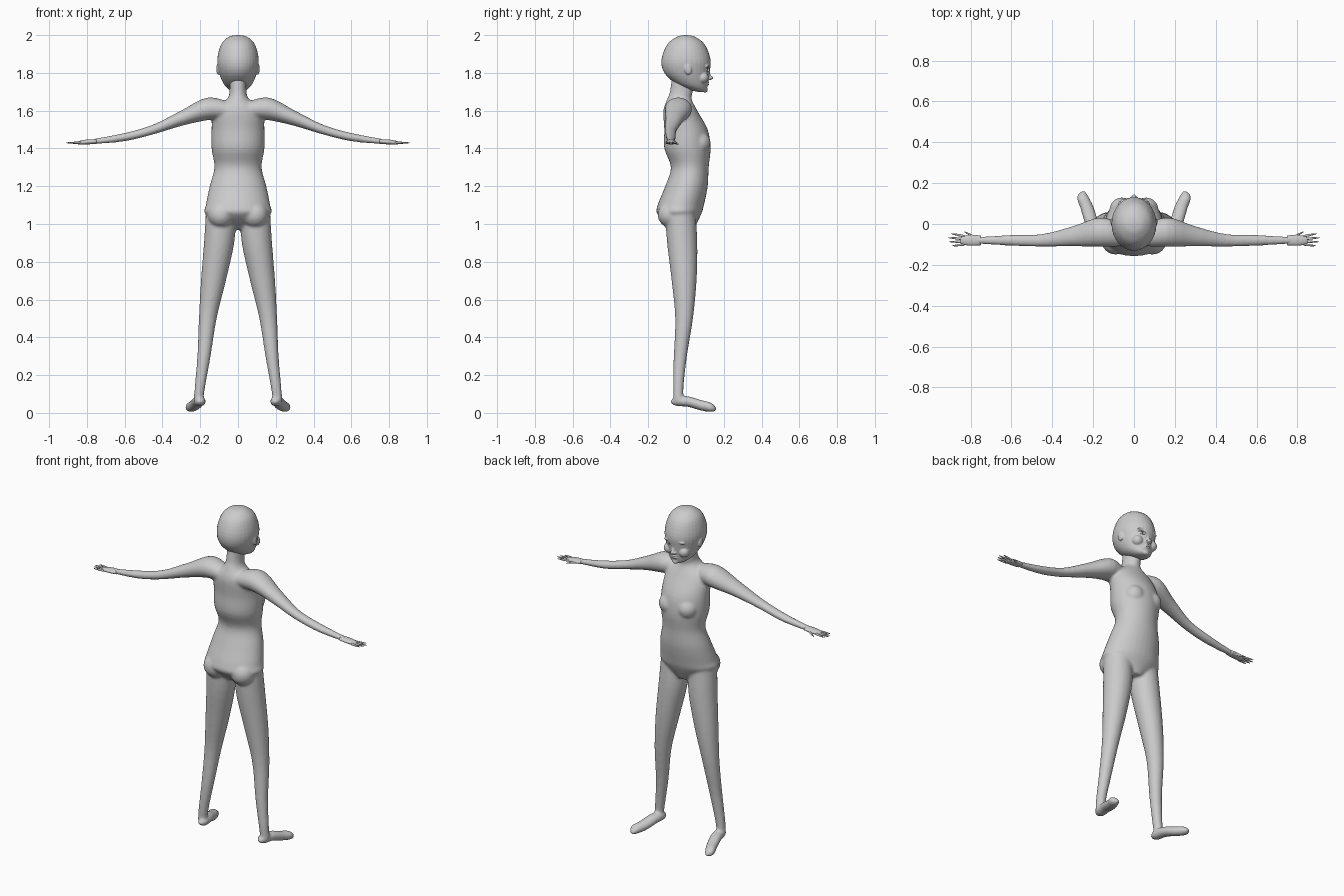
import bpy, bmesh, math
from mathutils import Matrix, Vector

if "Cube" in bpy.data.objects:
    bpy.data.objects.remove(bpy.data.objects["Cube"])

GREY = (0.6, 0.6, 0.6, 1)
grey = bpy.data.materials.new("plain_grey")
grey.use_nodes = True
grey.diffuse_color = GREY
grey.node_tree.nodes["Principled BSDF"].inputs["Base Color"].default_value = GREY


def smooth_path(stations, steps):
    """Insert smoothly interpolated stations between the given ones."""
    points = [Vector(station) for station in stations]
    last = len(points) - 1
    path = []
    for i, (start, end) in enumerate(zip(points, points[1:])):
        leave = (end - points[max(i - 1, 0)]) / 2
        arrive = (points[min(i + 2, last)] - start) / 2
        for step in range(steps):
            t = step / steps
            ease = t * t * (3 - 2 * t)
            path.append(start.lerp(end, ease) + leave * t * (1 - t) ** 2 - arrive * t * t * (1 - t))
    return path + [points[last]]


def loft(bm, axis, stations, sides=32, steps=4):
    """Join oval rings; a station is position, centre and radius on the other two axes."""
    across, up = [k for k in range(3) if k != axis]
    rings = []
    for place, mid_a, mid_b, radius_a, radius_b in smooth_path(stations, steps):
        ring = []
        for k in range(sides):
            angle = math.tau * k / sides
            corner = Vector()
            corner[axis] = place
            corner[across] = mid_a + radius_a * math.cos(angle)
            corner[up] = mid_b + radius_b * math.sin(angle)
            ring.append(bm.verts.new(corner))
        rings.append(ring)
    for lower, upper in zip(rings, rings[1:]):
        for k in range(sides):
            bm.faces.new((lower[k - 1], lower[k], upper[k], upper[k - 1]))
    bm.faces.new(rings[0])
    bm.faces.new(rings[-1])


def limb(bm, axis, stations, aspect=1.0, **options):
    """Loft from position, two centre coordinates and a radius."""
    loft(bm, axis, [(place, a, b, r * aspect, r) for place, a, b, r in stations], **options)


def trunk(bm, stations):
    """Loft upwards on the centre line from height, half width, back and front."""
    loft(bm, 2, [(z, 0, (back + front) / 2, half, (front - back) / 2)
                 for z, half, back, front in stations])


def ball(bm, centre, size, tilt=0.0, axis="X"):
    place = Matrix.Translation(centre) @ Matrix.Rotation(tilt, 4, axis) @ Matrix.Diagonal((*size, 1))
    bmesh.ops.create_uvsphere(bm, u_segments=24, v_segments=16, radius=1, matrix=place)


def mirror(bm):
    """Copy everything built so far to the other side."""
    copy = bmesh.ops.duplicate(bm, geom=bm.verts[:] + bm.edges[:] + bm.faces[:])["geom"]
    for item in copy:
        if isinstance(item, bmesh.types.BMVert):
            item.co.x *= -1


def finish(bm, name):
    bmesh.ops.recalc_face_normals(bm, faces=bm.faces)
    for face in bm.faces:
        face.smooth = True
    mesh = bpy.data.meshes.new(name)
    bm.to_mesh(mesh)
    bm.free()
    mesh.materials.append(grey)
    ob = bpy.data.objects.new(name, mesh)
    bpy.context.collection.objects.link(ob)
    return ob


def blend(ob, voxel, rounds):
    """Melt overlapping parts into one soft skin."""
    remesh = ob.modifiers.new("blend", "REMESH")
    remesh.mode = "VOXEL"
    remesh.voxel_size = voxel
    remesh.use_smooth_shade = True
    soften = ob.modifiers.new("soften", "SMOOTH")
    soften.factor = 0.5
    soften.iterations = rounds


# Body: leg, foot, arm, buttock and bust on one side, mirrored, then blended with the torso
body = bmesh.new()
limb(body, 2, [
    (1.06, .09, -.03, .08), (.9, .1, -.02, .08), (.7, .13, -.01, .066), (.5, .16, -.01, .047),
    (.3, .18, -.03, .035), (.15, .2, -.04, .028), (.06, .21, -.04, .025)])
limb(body, 1, [
    (-.08, .2, .06, .01), (-.05, .2, .06, .024), (.01, .21, .06, .028),
    (.08, .23, .04, .028), (.13, .25, .03, .025), (.16, .25, .02, .01)], aspect=1.2)
limb(body, 0, [
    (.03, -.06, 1.6, .04), (.16, -.04, 1.61, .06), (.3, -.06, 1.56, .041), (.45, -.08, 1.5, .026),
    (.6, -.08, 1.46, .022), (.77, -.08, 1.436, .014)], aspect=1.2)
ball(body, (.09, -.08, 1.05), (.07, .07, .07))
ball(body, (.06, .07, 1.43), (.06, .06, .06))
mirror(body)
trunk(body, [
    (.97, .05, -.06, .04), (1.05, .17, -.15, .08), (1.1, .17, -.15, .095), (1.2, .15, -.11, .115),
    (1.3, .125, -.08, .12), (1.4, .14, -.115, .13), (1.5, .14, -.115, .115), (1.6, .13, -.12, .06),
    (1.66, .06, -.1, .03), (1.7, .045, -.085, .035), (1.78, .045, -.075, .035)])
blend(finish(body, "body"), .008, 5)

# Head: ear, cheek, brow and nostril on one side, mirrored, then skull, nose, lips and chin
head = bmesh.new()
ball(head, (.105, .01, 1.82), (.01, .02, .03), .2)
ball(head, (.05, .09, 1.775), (.03, .03, .03))
ball(head, (.04, .11, 1.84), (.03, .014, .008), .2, "Y")
ball(head, (.01, .125, 1.77), (.01, .01, .007))
mirror(head)
trunk(head, [
    (2, .01, -.01, .01), (1.99, .05, -.05, .05), (1.95, .09, -.1, .1), (1.87, .11, -.13, .13),
    (1.8, .1, -.115, .125), (1.74, .075, -.05, .115), (1.71, .045, .02, .11), (1.7, .02, .06, .1)])
ball(head, (0, .12, 1.79), (.01, .01, .03), .3)
ball(head, (0, .133, 1.774), (.01, .012, .01))
for height in (1.75, 1.738):
    ball(head, (0, .11, height), (.024, .015, .005))
ball(head, (0, .1, 1.71), (.02, .016, .014))
skull = finish(head, "head")
blend(skull, .004, 3)

# Eye sockets cut into the head, with eyeballs set inside
sockets = bmesh.new()
ball(sockets, (.042, .12, 1.818), (.022, .024, .01), -.1, "Y")
mirror(sockets)
cutter = finish(sockets, "eye_socket_cutter")
cutter.hide_render = True
cutter.hide_viewport = True
cut = skull.modifiers.new("sockets", "BOOLEAN")
cut.operation = "DIFFERENCE"
cut.object = cutter

eyes = bmesh.new()
ball(eyes, (.042, .094, 1.818), (.02, .02, .02))
mirror(eyes)
finish(eyes, "eyes")

# Hands: palm, four fanned fingers and a thumb
hands = bmesh.new()
limb(hands, 0, [(.75, -.08, 1.437, .012), (.8, -.08, 1.434, .013), (.84, -.08, 1.43, .01),
                (.85, -.08, 1.43, .005)], aspect=2)


def finger(root, tip, radius):
    ends = Vector(root), Vector(tip)
    limb(hands, 0, [(*ends[0].lerp(ends[1], t), radius * (1 - t ** 3 * .8))
                    for t in (0, .5, .9, 1)], sides=12)


for number, reach in enumerate((.895, .91, .905, .89)):
    spread = (number - 1.5) / 3
    finger((.83, -.08 - .04 * spread, 1.43), (reach, -.077 - .06 * spread, 1.43), .006)
finger((.77, -.07, 1.434), (.83, -.038, 1.422), .007)
mirror(hands)
finish(hands, "hands")
